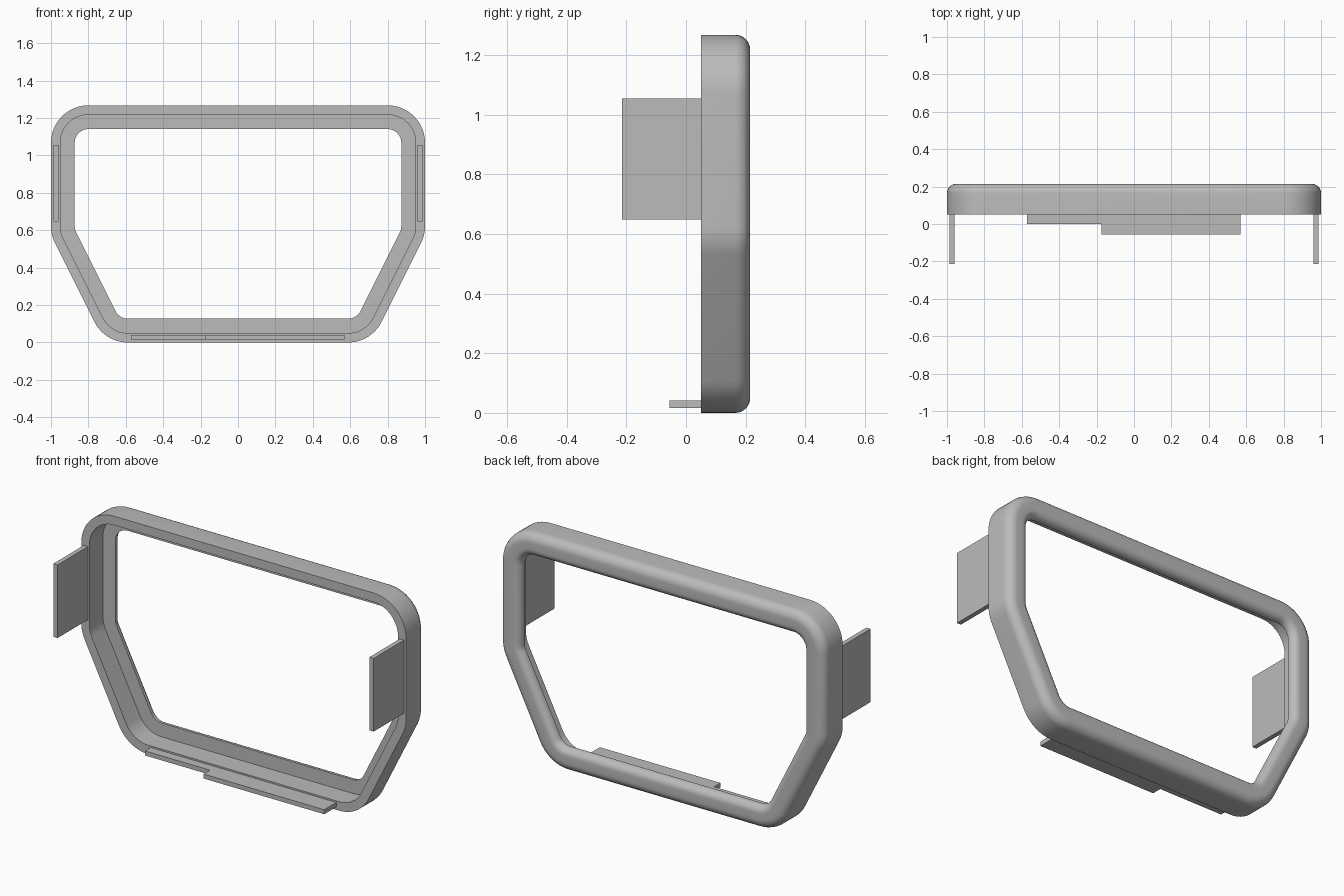
import bpy
import bmesh
from math import atan2, cos, sin, pi, radians, tan
from mathutils import Vector

cube = bpy.data.objects.get("Cube")
if cube:
    bpy.data.objects.remove(cube, do_unlink=True)

grey = bpy.data.materials.new("plain_grey")
grey.use_nodes = True
colour = (0.5, 0.5, 0.5, 1)
grey.diffuse_color = colour
grey.node_tree.nodes["Principled BSDF"].inputs["Base Color"].default_value = colour

FRONT, BACK = 0.05, 0.215
RADIUS = 0.2


def finish(bm, name):
    bmesh.ops.recalc_face_normals(bm, faces=bm.faces)
    mesh = bpy.data.meshes.new(name)
    bm.to_mesh(mesh)
    bm.free()
    mesh.materials.append(grey)
    obj = bpy.data.objects.new(name, mesh)
    bpy.context.collection.objects.link(obj)
    return obj


# Outline corners, anticlockwise, with the right half mirrored to the left
half = [(0.7125, 0), (1, 0.575), (1, 1.268)]
corners = [Vector(p) for p in half + [(-x, z) for x, z in reversed(half)]]


def corner_rays(steps=12):
    """Arc centre and outward direction for every point of the rounded outline."""
    rays = []
    for i, corner in enumerate(corners):
        d_in = (corner - corners[i - 1]).normalized()
        d_out = (corners[(i + 1) % len(corners)] - corner).normalized()
        start = atan2(-d_in.x, d_in.y)
        turn = d_in.cross(d_out)
        turn = atan2(turn, d_in.dot(d_out))
        normal = Vector((d_in.y, -d_in.x))
        centre = corner - d_in * RADIUS * tan(turn / 2) - normal * RADIUS
        for k in range(steps + 1):
            a = start + turn * k / steps
            rays.append((centre, Vector((cos(a), sin(a)))))
    return rays


def arc(inset, y, r, a0, a1, steps=8):
    angles = [a0 + (a1 - a0) * k / steps for k in range(steps + 1)]
    return [(inset + r * cos(a), y + r * sin(a)) for a in angles]


# Frame cross-section as (inset, y): rim, rounded back, thin lip, rebate
WALL, WIDTH, LIP = 0.05, 0.127, 0.17
section = [(WALL, LIP), (WALL, FRONT), (0, FRONT)]
section += arc(0.05, BACK - 0.05, 0.05, pi, pi / 2)
section += arc(WIDTH - 0.04, BACK - 0.04, 0.04, pi / 2, 0)
section += [(WIDTH, LIP)]

bm = bmesh.new()
rays = corner_rays()
loops = []
for inset, y in section:
    points = [c + d * (RADIUS - inset) for c, d in rays]
    loops.append([bm.verts.new((p.x, y, p.y)) for p in points])
for i, a in enumerate(loops):
    b = loops[(i + 1) % len(loops)]
    for j in range(len(a)):
        k = (j + 1) % len(a)
        bm.faces.new((a[j], a[k], b[k], b[j]))
frame = finish(bm, "frame")
bpy.ops.object.select_all(action="DESELECT")
frame.select_set(True)
bpy.context.view_layer.objects.active = frame
bpy.ops.object.shade_smooth_by_angle(angle=radians(30))


def plate(name, outline, z0, z1):
    """Extrude an (x, y) outline upwards."""
    bm = bmesh.new()
    face = bm.faces.new([bm.verts.new((x, y, z0)) for x, y in outline])
    top = bmesh.ops.extrude_face_region(bm, geom=[face])["geom"]
    verts = [v for v in top if isinstance(v, bmesh.types.BMVert)]
    bmesh.ops.translate(bm, verts=verts, vec=(0, 0, z1 - z0))
    return finish(bm, name)


# Upright side tabs
for side, s in (("left", 1), ("right", -1)):
    inner, outer = 0.96 * s, 0.986 * s
    plate(side + "_tab",
          [(inner, -BACK), (outer, -BACK), (outer, FRONT), (inner, FRONT)],
          0.648, 1.055)

# Stepped tongue along the bottom rim
plate("bottom_tongue",
      [(-0.573, FRONT), (-0.573, 0), (-0.173, 0), (-0.173, -0.056),
       (0.57, -0.056), (0.57, FRONT)], 0.016, 0.041)
